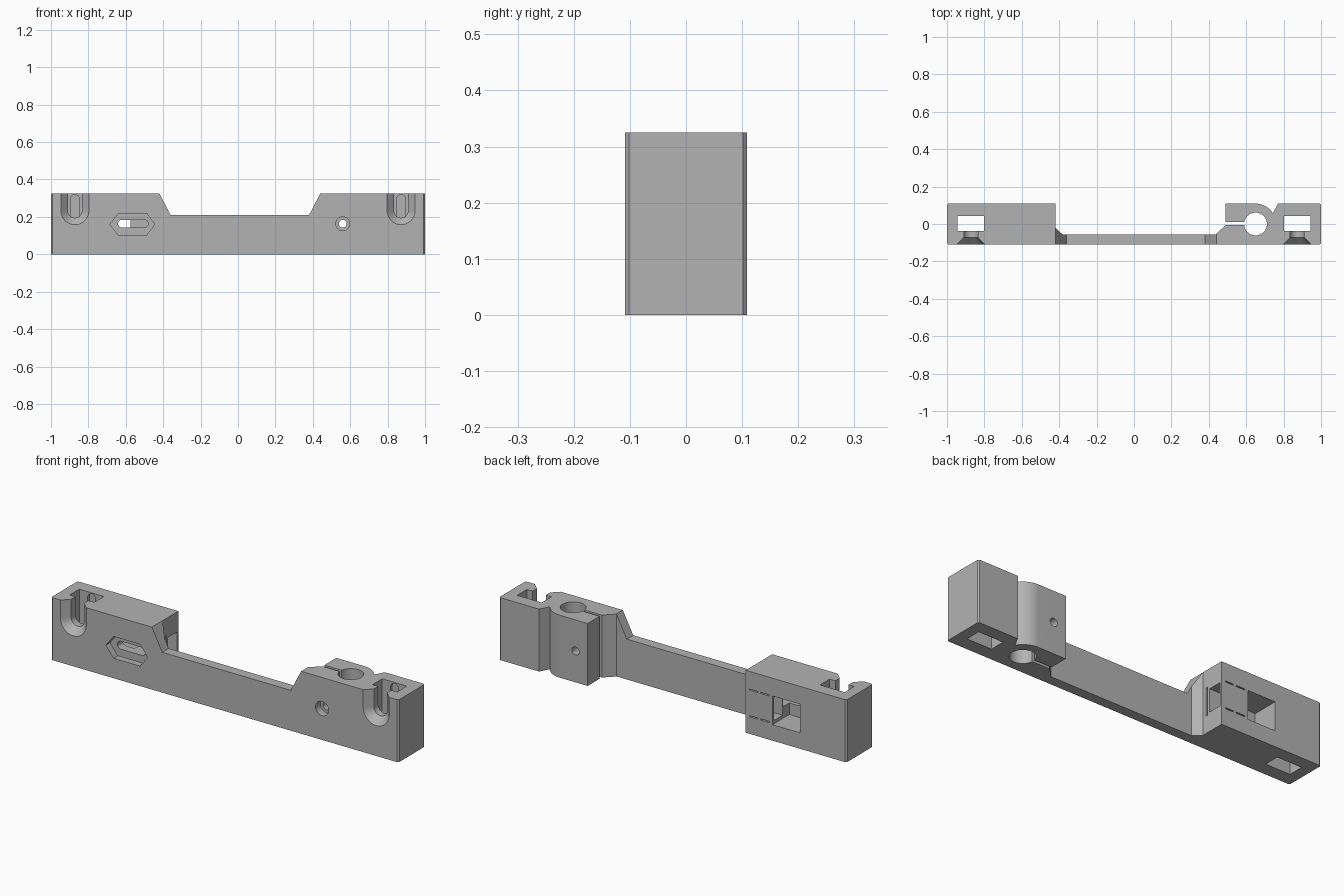
import bpy, bmesh, math

cube = bpy.data.objects.get("Cube")
if cube:
    bpy.data.objects.remove(cube, do_unlink=True)

H, D = 0.325, 0.109          # block height and half depth

grey = bpy.data.materials.new("plain grey")
grey.use_nodes = True
color = (0.45, 0.45, 0.45, 1)
grey.diffuse_color = color
grey.node_tree.nodes["Principled BSDF"].inputs["Base Color"].default_value = color


def loft(name, start, a, end, b, axis):
    """Solid between two matching outlines set at a and b on an axis."""
    place = {"x": lambda u, v, w: (w, u, v),
             "y": lambda u, v, w: (u, w, v),
             "z": lambda u, v, w: (u, v, w)}[axis]
    bm = bmesh.new()
    r1 = [bm.verts.new(place(u, v, a)) for u, v in start]
    r2 = [bm.verts.new(place(u, v, b)) for u, v in end]
    bm.faces.new(r1)
    bm.faces.new(r2)
    n = len(r1)
    for i in range(n):
        j = (i + 1) % n
        bm.faces.new((r1[i], r1[j], r2[j], r2[i]))
    bmesh.ops.recalc_face_normals(bm, faces=bm.faces)
    mesh = bpy.data.meshes.new(name)
    bm.to_mesh(mesh)
    bm.free()
    mesh.materials.append(grey)
    ob = bpy.data.objects.new(name, mesh)
    bpy.context.collection.objects.link(ob)
    return ob


def prism(name, outline, a, b, axis):
    return loft(name, outline, a, outline, b, axis)


def rect(u0, u1, v0, v1):
    return [(u0, v0), (u1, v0), (u1, v1), (u0, v1)]


def arc(cu, cv, r, start, end, steps):
    return [(cu + r * math.cos(math.radians(start + (end - start) * i / steps)),
             cv + r * math.sin(math.radians(start + (end - start) * i / steps)))
            for i in range(steps + 1)]


def circle(cu, cv, r, n=40):
    return arc(cu, cv, r, 0, 360, n)[:-1]


def keyhole(cu, cv, r, top):
    return arc(cu, cv, r, 180, 360, 24) + [(cu + r, top), (cu - r, top)]


def capsule(u0, u1, v0, v1):
    """Slot with round ends along its longer side."""
    r = min(u1 - u0, v1 - v0) / 2
    if u1 - u0 > v1 - v0:
        return arc(u1 - r, v0 + r, r, -90, 90, 12) + arc(u0 + r, v0 + r, r, 90, 270, 12)
    return arc(u0 + r, v1 - r, r, 0, 180, 12) + arc(u0 + r, v0 + r, r, 180, 360, 12)


# Body: plan outline with end blocks, thin bridge and split clamp
c, bridge = 0.007, -0.056
plan = [(-1 + c, -D), (1 - c, -D), (1, -D + c), (1, D - c), (1 - c, D), (0.77, D)]
plan += arc(0.65, 0, D, 32, 90, 14)
plan += [(0.49, D), (0.49, -0.005), (0.438, bridge), (-0.382, bridge),
         (-0.42, -0.02), (-0.42, D), (-1 + c, D), (-1, D - c), (-1, -D + c)]
body = prism("mounting_bracket", plan, 0, H, "z")

cutters = []


def cut(*args):
    cutters.append(prism("cutter", *args))


# Low middle span with sloped shoulders
slope = 0.06 / 0.115
cut([(-0.36, 0.21), (0.38, 0.21), (0.44 + slope * 0.1, H + 0.1),
     (-0.42 - slope * 0.1, H + 0.1)], -0.2, bridge + 0.04, "y")

# Rod hole and clamp slit
cut(circle(0.65, 0, 0.061), -0.1, 0.5, "z")
cut(rect(0.4, 0.62, -0.006, 0.01), -0.1, 0.5, "z")

# Clamp screw hole with a wider seat at the front
cut(circle(0.56, 0.163, 0.021), -0.2, 0.2, "y")
cut(circle(0.56, 0.163, 0.037), -0.2, -0.07, "y")

# End pockets with countersunk hanging slots
for side in (-1, 1):
    x = side * 0.872
    cut(rect(x - 0.071, x + 0.071, -0.038, 0.042), -0.1, 0.5, "z")
    cut(keyhole(x, 0.233, 0.038, 0.5), -0.09, 0, "y")
    cutters.append(loft("cutter", keyhole(x, 0.233, 0.085, 0.5), -D - 0.01,
                        keyhole(x, 0.233, 0.038, 0.5), -0.073, "y"))
    cut(capsule(x - 0.023, x + 0.023, 0.19, 0.319), 0.03, 0.055, "y")

# Long nut recess and screw slot in the left-hand block front
cut([(-0.685, 0.16), (-0.64, 0.104), (-0.488, 0.104), (-0.445, 0.16),
     (-0.488, 0.217), (-0.64, 0.217)], -0.2, -0.075, "y")
cut(capsule(-0.642, -0.48, 0.143, 0.184), -0.1, 0.02, "y")

# Rear window, side channel and narrow slits
cut(rect(-0.733, -0.574, 0.083, 0.232), -0.03, 0.2, "y")
cut(rect(0.025, 0.098, 0.1, 0.22), -0.6, -0.3, "x")
cut(rect(0.002, 0.01, 0.09, 0.235), -0.5, -0.3, "x")
for z in (0.092, 0.23):
    for x0, x1 in ((-0.49, -0.443), (-0.557, -0.505)):
        cut(rect(x0, x1, z - 0.003, z + 0.003), 0.08, 0.2, "y")

for cutter in cutters:
    cutter.hide_render = True
    mod = body.modifiers.new("cut", "BOOLEAN")
    mod.operation = "DIFFERENCE"
    mod.solver = "EXACT"
    mod.object = cutter

# Bake the cuts, then drop the cutters
bpy.context.view_layer.update()
graph = bpy.context.evaluated_depsgraph_get()
result = bpy.data.meshes.new_from_object(body.evaluated_get(graph))
body.modifiers.clear()
body.data = result
for cutter in cutters:
    bpy.data.objects.remove(cutter, do_unlink=True)

bpy.ops.object.select_all(action="DESELECT")
body.select_set(True)
bpy.context.view_layer.objects.active = body
bpy.ops.object.shade_smooth_by_angle(angle=math.radians(25))
